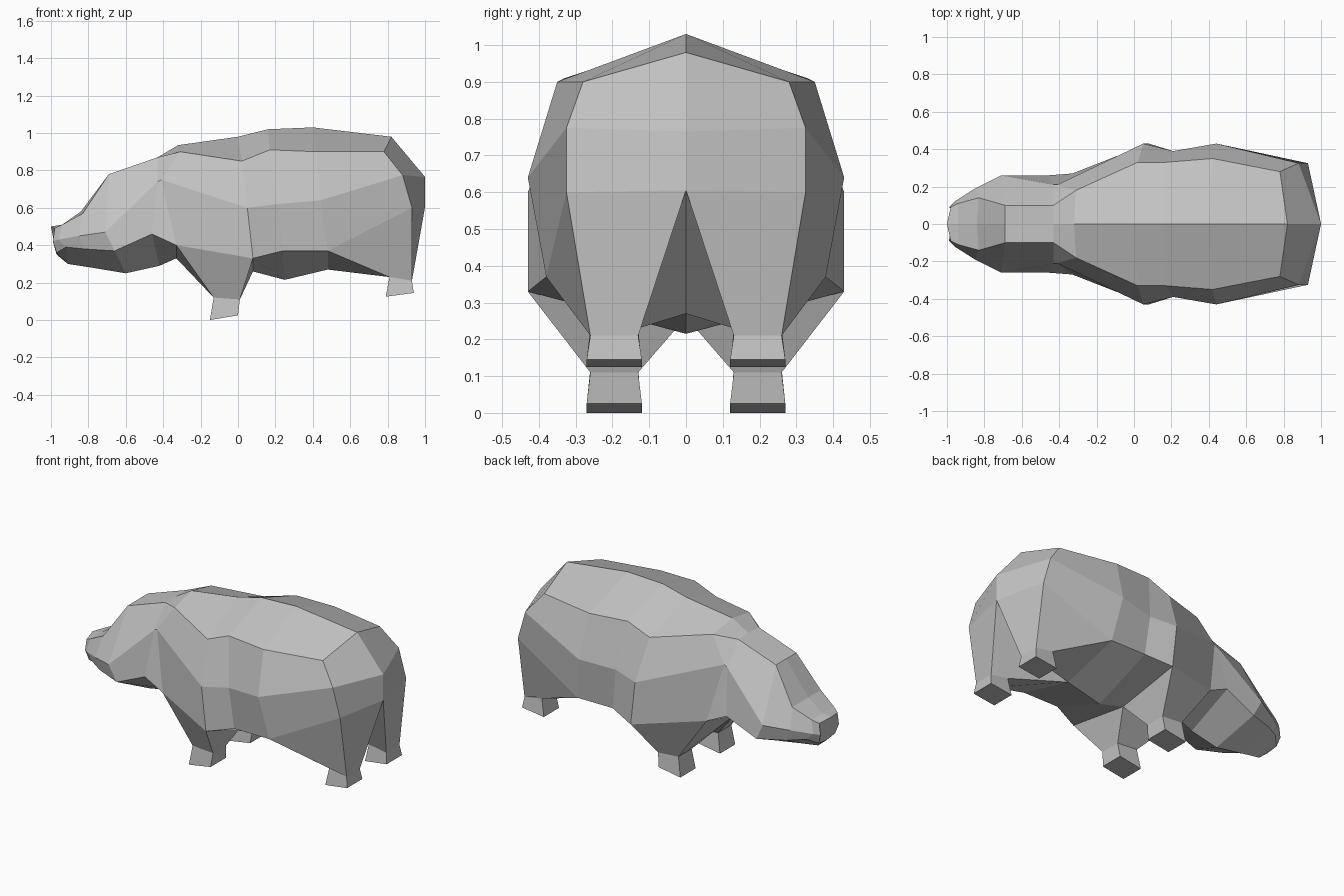
import bpy
import bmesh

default_cube = bpy.data.objects.get("Cube")
if default_cube:
    bpy.data.objects.remove(default_cube, do_unlink=True)

# One grey hide colour
hide = bpy.data.materials.new("grey_hide")
hide.use_nodes = True
grey = (0.55, 0.55, 0.55, 1)
hide.diffuse_color = grey
hide.node_tree.nodes["Principled BSDF"].inputs["Base Color"].default_value = grey

# Half cross-sections: top centre, upper edge, side, lower edge, bottom centre
head_sections = [
    # muzzle tip
    [(-1, 0, .5), (-.98, .09, .49), (-.99, .09, .42), (-.97, .08, .36), (-.97, 0, .35)],
    # nose
    [(-.94, 0, .51), (-.94, .11, .51), (-.96, .12, .43), (-.92, .13, .39), (-.91, 0, .3)],
    # bridge of the snout
    [(-.84, 0, .58), (-.83, .14, .57), (-.85, .19, .45), (-.82, .19, .38), (-.78, 0, .28)],
    # brow and cheeks
    [(-.69, 0, .78), (-.69, .1, .78), (-.71, .26, .47), (-.66, .25, .37), (-.6, 0, .25)],
    # back of the skull
    [(-.43, 0, .87), (-.43, .1, .87), (-.43, .21, .74), (-.46, .26, .46), (-.42, 0, .29)],
]
body_sections = [
    # neck
    [(-.32, 0, .935), (-.31, .18, .9), (-.41, .21, .75), (-.33, .27, .4), (-.33, 0, .33)],
    # shoulders
    [(0, 0, .98), (.02, .33, .85), (.05, .43, .6), (.08, .43, .33), (.08, 0, .26)],
    # waist
    [(.16, 0, 1.02), (.17, .33, .91), (.21, .39, .62), (.24, .38, .37), (.25, 0, .215)],
    # flank
    [(.4, 0, 1.03), (.42, .35, .9), (.44, .43, .64), (.48, .38, .37), (.48, 0, .27)],
    # rump
    [(.82, 0, .98), (.78, .28, .9), (.88, .325, .775), (.93, .325, .6), (1, 0, .605)],
]


def leg_ring(bm, front, back, inner, outer):
    """Four corners of a leg, given its front and back (x, z) points."""
    corners = ((front, outer), (back, outer), (back, inner), (front, inner))
    return [bm.verts.new((x, y, z)) for (x, z), y in corners]


def bridge(bm, ring_a, ring_b):
    """Join two closed rings of equal length with quads."""
    count = len(ring_a)
    for i in range(count):
        j = (i + 1) % count
        bm.faces.new((ring_a[i], ring_a[j], ring_b[j], ring_b[i]))


def add_leg(bm, socket, ankle, sole):
    """Grow a tapering leg and a flared foot out of an open socket."""
    ankle_ring = leg_ring(bm, *ankle, .13, .26)
    sole_ring = leg_ring(bm, *sole, .12, .27)
    bridge(bm, socket, ankle_ring)
    bridge(bm, ankle_ring, sole_ring)
    bm.faces.new(sole_ring)


bm = bmesh.new()
rings = [[bm.verts.new(p) for p in section] for section in head_sections + body_sections]
neck = len(head_sections)
flank = len(rings) - 2
sockets = []

# Skin of head and body, leaving the leg sockets open
for i in range(len(rings) - 1):
    near, far = rings[i], rings[i + 1]
    for k in range(len(near) - 1):
        if k == 3 and i in (neck, flank):
            sockets.append((near[k], far[k], far[k + 1], near[k + 1]))
        else:
            bm.faces.new((near[k], far[k], far[k + 1], near[k + 1]))

# Muzzle end and rump end
bm.faces.new(rings[0])
top, edge, side, lower, bottom = rings[-1]
tail = bm.verts.new((1, 0, .765))
bm.faces.new((top, edge, side, tail))
bm.faces.new((tail, side, lower, bottom))

# Front and hind legs
add_leg(bm, sockets[0], ((-.13, .12), (.01, .11)), ((-.15, 0), (0, .025)))
add_leg(bm, sockets[1], ((.81, .23), (.93, .21)), ((.79, .125), (.94, .145)))

bmesh.ops.recalc_face_normals(bm, faces=bm.faces[:])
mesh = bpy.data.meshes.new("animal_body")
bm.to_mesh(mesh)
bm.free()
mesh.materials.append(hide)

animal = bpy.data.objects.new("animal_body", mesh)
bpy.context.collection.objects.link(animal)

# Mirror the left half onto the right
mirror = animal.modifiers.new("Mirror", 'MIRROR')
mirror.use_axis = (False, True, False)
mirror.use_clip = True
mirror.merge_threshold = 0.001
